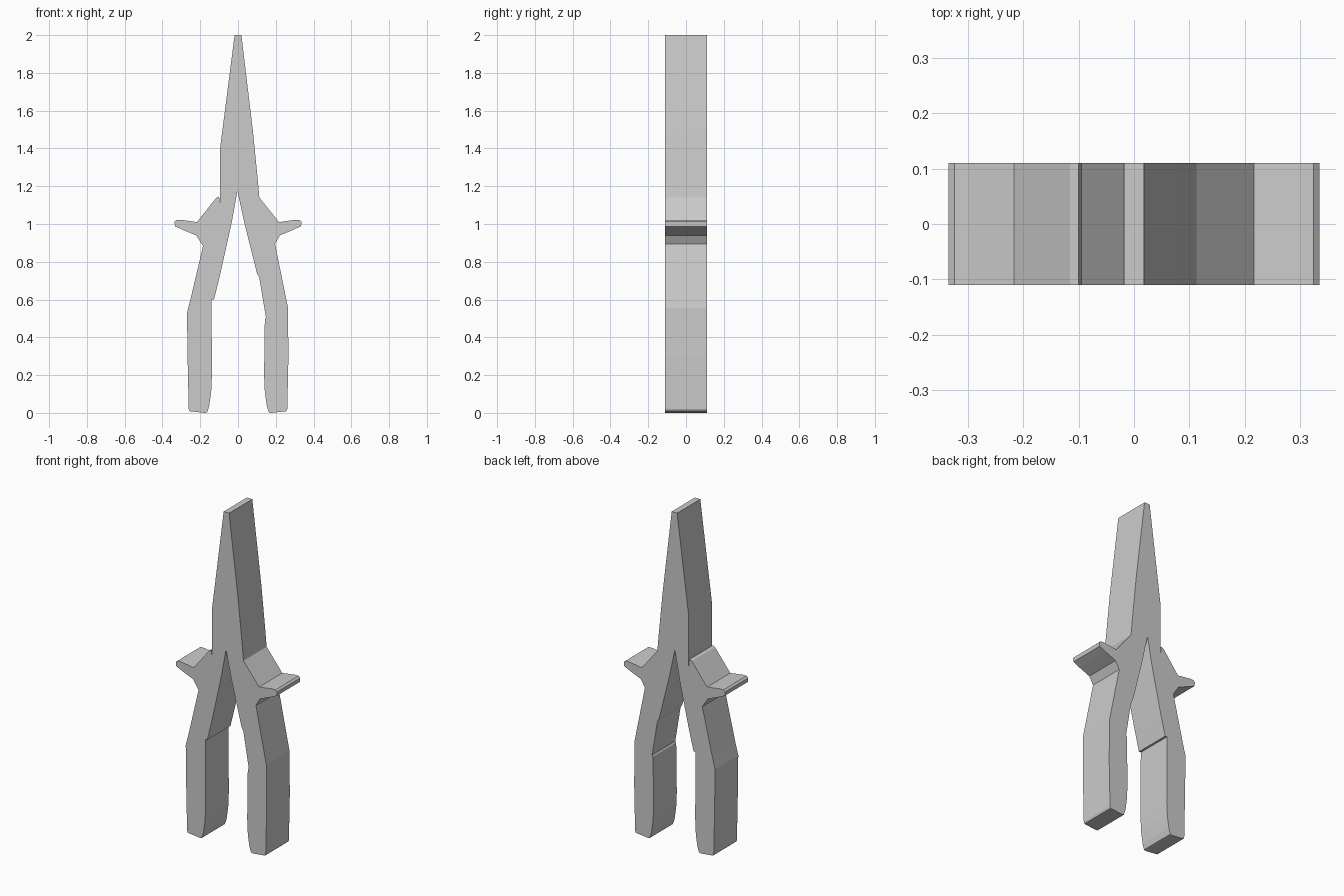
import bpy
import bmesh

cube = bpy.data.objects.get("Cube")
if cube:
    bpy.data.objects.remove(cube, do_unlink=True)

HALF_DEPTH = 0.11

# One plain grey finish for the whole tool
steel = bpy.data.materials.new("grey_steel")
steel.use_nodes = True
GREY = (0.6, 0.6, 0.6, 1)
steel.diffuse_color = GREY
steel.node_tree.nodes["Principled BSDF"].inputs["Base Color"].default_value = GREY


def plate(name, outline):
    """Extrude an x-z outline through the full depth of the tool."""
    bm = bmesh.new()
    front = bm.faces.new([bm.verts.new((x, -HALF_DEPTH, z)) for x, z in outline])
    grown = bmesh.ops.extrude_face_region(bm, geom=[front], use_keep_orig=True)
    back = [v for v in grown["geom"] if isinstance(v, bmesh.types.BMVert)]
    bmesh.ops.translate(bm, verts=back, vec=(0, 2 * HALF_DEPTH, 0))
    bmesh.ops.recalc_face_normals(bm, faces=bm.faces)
    mesh = bpy.data.meshes.new(name)
    bm.to_mesh(mesh)
    bm.free()
    mesh.materials.append(steel)
    obj = bpy.data.objects.new(name, mesh)
    bpy.context.collection.objects.link(obj)
    return obj


# Jaws and bare handles, with the pivot slit on the right shoulder
right_side = [(-0.018, 2), (-0.095, 1.4), (-0.095, 1.1), (-0.1, 1.145),
              (-0.116, 1.138), (-0.217, 1.01), (-0.222, 0.94), (-0.185, 0.884),
              (-0.252, 0.6), (-0.127, 0.6), (-0.095, 0.73), (-0.035, 1)]
left_side = [(0.035, 1), (0.1, 0.74), (0.113, 0.715), (0.148, 0.505),
             (0.265, 0.505), (0.265, 0.555), (0.196, 0.894), (0.222, 0.94),
             (0.217, 1.01), (0.113, 1.14), (0.105, 1.23), (0.078, 1.5), (0.018, 2)]
plate("jaws_and_handles", right_side + [(-0.003, 1.175)] + left_side)

# Finger guards, mirrored left and right
guard = [(0.217, 1.01), (0.3, 1.022), (0.325, 1.022), (0.336, 1.012),
         (0.334, 0.988), (0.29, 0.968), (0.222, 0.94)]
for side, sign in (("left", 1), ("right", -1)):
    plate(side + "_finger_guard", [(sign * x, z) for x, z in guard])

# Grips: common lower shape with a different top on each side
for side, sign, top in (
        ("left", 1, [(0.265, 0.505), (0.148, 0.505), (0.142, 0.495)]),
        ("right", -1, [(0.27, 0.53), (0.252, 0.6), (0.14, 0.6)])):
    lower = [(0.138, 0.2), (0.142, 0.11), (0.152, 0.04), (0.163, 0.003),
             (0.175, 0), (0.256, 0.009), (0.261, 0.02), (0.267, 0.3)]
    plate(side + "_grip", [(sign * x, z) for x, z in top + lower])
